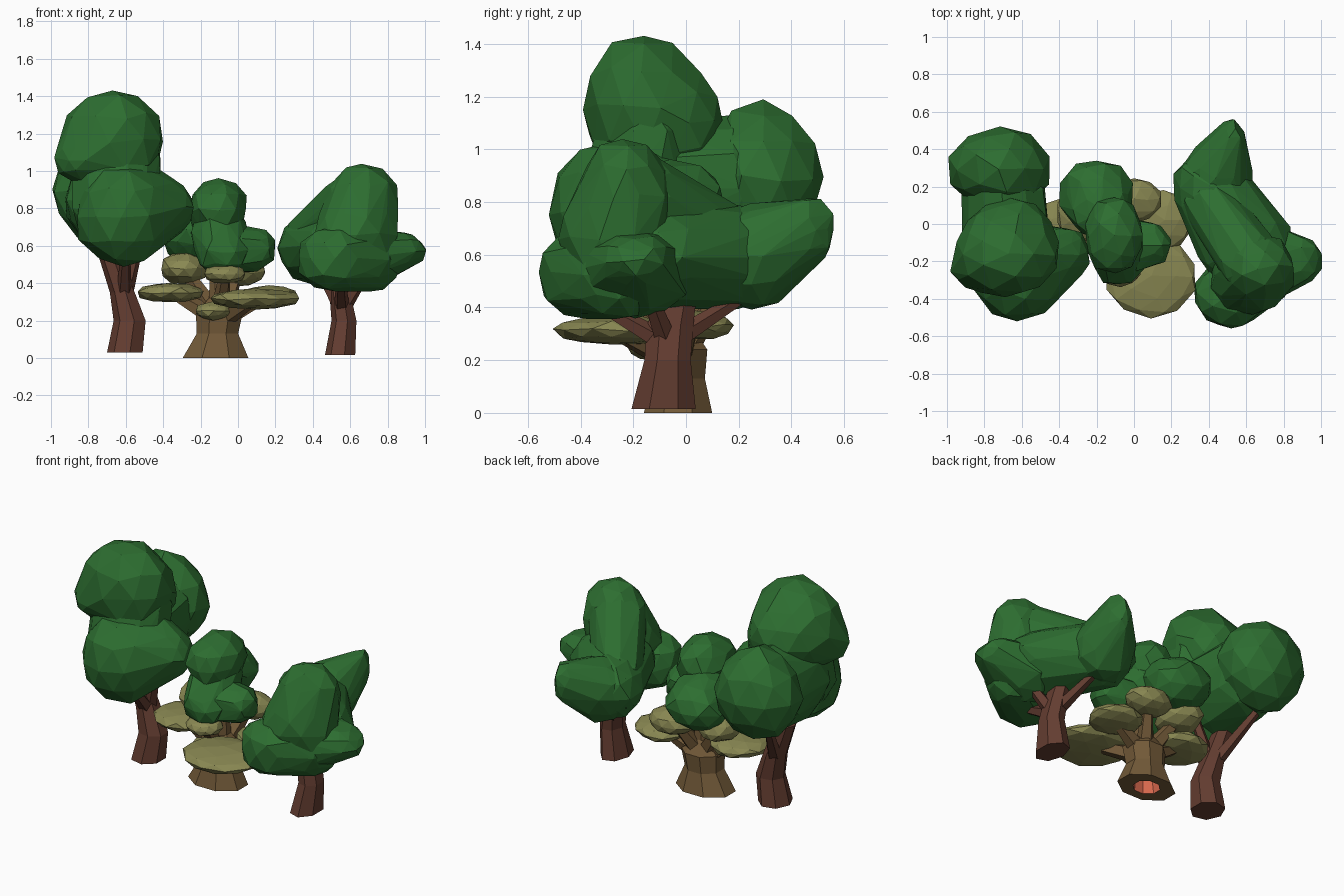
import bpy, bmesh, math, random
from mathutils import Vector, Matrix

random.seed(4)


def material(name, rgb):
    m = bpy.data.materials.new(name)
    m.diffuse_color = (*rgb, 1)
    return m


GREEN = material("leaf green", (0.026, 0.155, 0.03))
OLIVE = material("olive leaf", (0.25, 0.245, 0.085))
BARK = material("red brown bark", (0.125, 0.046, 0.03))
TAN = material("tan bark", (0.17, 0.102, 0.04))
CORAL = material("coral heartwood", (0.68, 0.14, 0.075))


def finish(bm, name, mat, flip=False):
    bmesh.ops.recalc_face_normals(bm, faces=bm.faces)
    if flip:
        bmesh.ops.reverse_faces(bm, faces=bm.faces)
    me = bpy.data.meshes.new(name)
    bm.to_mesh(me)
    bm.free()
    me.materials.append(mat)
    ob = bpy.data.objects.new(name, me)
    bpy.context.collection.objects.link(ob)
    return ob


def clump(name, mat, *blobs, jitter=0.012):
    """Faceted hull around one or more ellipsoids (x, y, z, rx, ry, rz)."""
    bm = bmesh.new()
    for x, y, z, rx, ry, rz in blobs:
        mtx = Matrix.Translation((x, y, z)) @ Matrix.Diagonal((rx, ry, rz, 1))
        bmesh.ops.create_icosphere(bm, subdivisions=2, radius=1, matrix=mtx)
    for v in bm.verts:
        v.co += Vector([random.uniform(-jitter, jitter) for _ in range(3)])
    pts = [v.co.copy() for v in bm.verts]
    bm.clear()
    for p in pts:
        bm.verts.new(p)
    res = bmesh.ops.convex_hull(bm, input=bm.verts)
    loose = [g for g in res["geom_interior"] if isinstance(g, bmesh.types.BMVert)]
    bmesh.ops.delete(bm, geom=loose, context='VERTS')
    return finish(bm, name, mat)


def trunk(name, mat, rings, sides=7, bottom=True, flip=False):
    """Upright faceted tube through rings (x, y, z, rx, ry)."""
    bm = bmesh.new()
    loops = []
    for x, y, z, rx, ry in rings:
        loops.append([bm.verts.new((x + rx * math.cos(a), y + ry * math.sin(a), z))
                      for a in (2 * math.pi * (i + 0.5) / sides for i in range(sides))])
    for a, b in zip(loops, loops[1:]):
        for i in range(sides):
            j = (i + 1) % sides
            bm.faces.new((a[i], a[j], b[j], b[i]))
    if bottom:
        bm.faces.new(loops[0])
    bm.faces.new(loops[-1])
    return finish(bm, name, mat, flip)


def branch(name, mat, a, b, r0, r1, sides=5):
    a, b = Vector(a), Vector(b)
    bm = bmesh.new()
    mtx = Matrix.Translation((a + b) / 2) @ (b - a).to_track_quat('Z', 'Y').to_matrix().to_4x4()
    bmesh.ops.create_cone(bm, cap_ends=True, segments=sides, radius1=r0, radius2=r1,
                          depth=(b - a).length, matrix=mtx)
    return finish(bm, name, mat)


# Left tall tree
trunk("left_trunk", BARK, [(-0.60, -0.05, 0.03, 0.10, 0.11), (-0.575, -0.04, 0.2, 0.09, 0.085),
                           (-0.615, -0.03, 0.35, 0.07, 0.08), (-0.69, -0.03, 0.56, 0.06, 0.07)])
for tip in [(-0.74, 0.22, 0.62), (-0.60, -0.25, 0.58), (-0.52, -0.08, 0.66)]:
    branch("left_branch", BARK, (-0.61, -0.03, 0.32), tip, 0.045, 0.025)
clump("left_top_leaves", GREEN, (-0.68, -0.16, 1.16, 0.29, 0.23, 0.275),
      (-0.66, -0.05, 1.10, 0.24, 0.19, 0.22), (-0.82, -0.22, 1.06, 0.16, 0.15, 0.14))
clump("left_back_leaves", GREEN, (-0.72, 0.29, 0.89, 0.275, 0.225, 0.29))
clump("left_core_leaves", GREEN, (-0.68, -0.08, 0.84, 0.24, 0.2, 0.26),
      (-0.70, 0.17, 0.86, 0.23, 0.2, 0.26))
clump("left_neck_leaves", GREEN, (-0.66, -0.14, 1.06, 0.25, 0.2, 0.2),
      (-0.64, -0.2, 0.8, 0.25, 0.22, 0.22))
clump("left_front_leaves", GREEN, (-0.62, -0.28, 0.76, 0.25, 0.25, 0.28),
      (-0.36, -0.16, 0.80, 0.12, 0.14, 0.15), (-0.55, -0.15, 0.85, 0.18, 0.15, 0.2))

# Right spreading tree
trunk("right_trunk", BARK, [(0.55, -0.085, 0.015, 0.085, 0.125), (0.57, -0.07, 0.2, 0.07, 0.09),
                            (0.55, -0.06, 0.33, 0.06, 0.09), (0.52, -0.02, 0.52, 0.05, 0.07)])
for tip in [(0.55, -0.33, 0.41), (0.48, 0.2, 0.43), (0.42, -0.05, 0.5), (0.7, -0.15, 0.48)]:
    branch("right_branch", BARK, (0.555, -0.07, 0.26), tip, 0.045, 0.025)
clump("right_top_leaves", GREEN, (0.66, -0.23, 0.82, 0.2, 0.18, 0.225),
      (0.63, -0.27, 0.66, 0.23, 0.22, 0.22))
clump("right_front_leaves", GREEN, (0.52, -0.37, 0.53, 0.21, 0.19, 0.18),
      (0.7, -0.26, 0.53, 0.17, 0.17, 0.18))
clump("right_side_leaves", GREEN, (0.88, -0.19, 0.575, 0.12, 0.13, 0.105),
      (0.67, -0.2, 0.54, 0.19, 0.24, 0.17))
clump("right_middle_leaves", GREEN, (0.41, 0.2, 0.59, 0.2, 0.2, 0.19),
      (0.58, -0.1, 0.6, 0.26, 0.24, 0.2))
clump("right_ridge_leaves", GREEN, (0.62, -0.2, 0.82, 0.17, 0.18, 0.18),
      (0.40, 0.12, 0.65, 0.14, 0.16, 0.14))
clump("right_back_leaves", GREEN, (0.44, 0.24, 0.59, 0.2, 0.2, 0.2),
      (0.52, 0.47, 0.69, 0.075, 0.095, 0.13))

# Middle short tree: flared trunk, hollow underneath with coral inner walls
trunk("middle_trunk", TAN, [(-0.12, -0.03, 0.0, 0.085, 0.075), (-0.12, -0.03, 0.0, 0.19, 0.14),
                            (-0.11, -0.03, 0.13, 0.12, 0.11), (-0.10, -0.03, 0.24, 0.135, 0.12),
                            (-0.10, -0.03, 0.32, 0.06, 0.06), (-0.10, -0.03, 0.55, 0.05, 0.05)],
      8, bottom=False)
trunk("middle_hollow", CORAL, [(-0.12, -0.03, 0.0, 0.085, 0.075), (-0.115, -0.03, 0.1, 0.07, 0.06)],
      8, bottom=False, flip=True)
PADS = {
    "front_pad": (0.09, -0.28, 0.315, 0.25, 0.225, 0.058),
    "right_pad": (0.16, 0.02, 0.33, 0.165, 0.16, 0.055),
    "left_pad": (-0.36, -0.03, 0.35, 0.18, 0.18, 0.055),
    "upper_left_pad": (-0.29, 0.06, 0.48, 0.13, 0.16, 0.085),
    "back_pad": (0.0, 0.13, 0.46, 0.15, 0.12, 0.08),
    "small_front_pad": (-0.07, -0.24, 0.45, 0.11, 0.1, 0.055),
    "under_pad": (-0.13, -0.12, 0.25, 0.1, 0.1, 0.05),
}
for name, p in PADS.items():
    clump(name, OLIVE, p, jitter=0.006)
    if name != "under_pad":
        branch(name + "_branch", TAN, (-0.10, -0.03, 0.2), p[:3], 0.06, 0.03)
clump("middle_top_leaves", GREEN, (-0.105, -0.06, 0.79, 0.16, 0.21, 0.17))
clump("middle_front_leaves", GREEN, (-0.09, -0.19, 0.57, 0.14, 0.14, 0.13),
      (-0.10, -0.08, 0.68, 0.16, 0.18, 0.14))
clump("middle_right_leaves", GREEN, (0.09, -0.11, 0.58, 0.11, 0.12, 0.11),
      (-0.02, -0.12, 0.58, 0.13, 0.15, 0.13))
clump("middle_back_leaves", GREEN, (-0.20, 0.16, 0.63, 0.2, 0.19, 0.16),
      (-0.18, 0.08, 0.68, 0.16, 0.16, 0.14))
